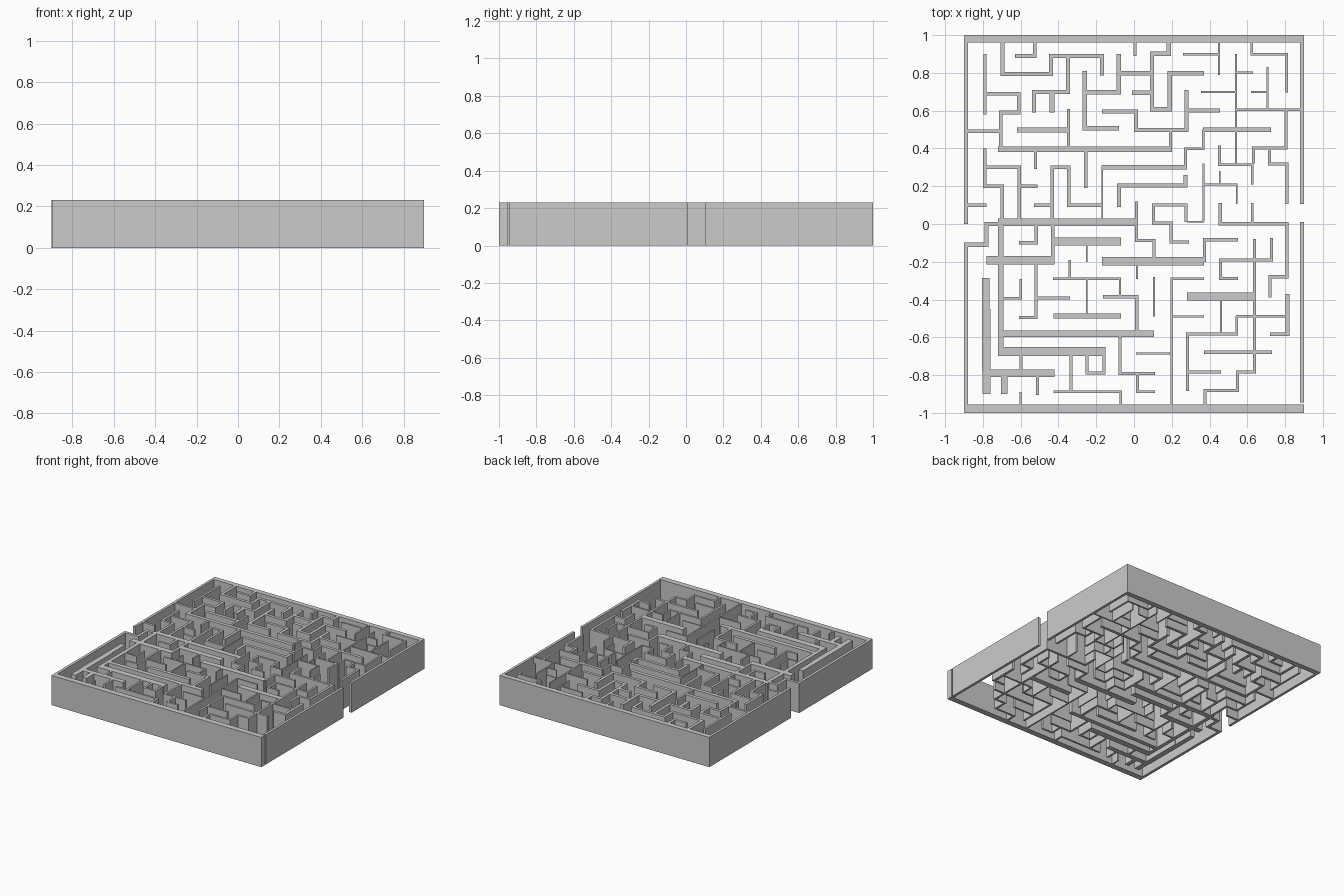
import bpy, bmesh
from mathutils import Vector

HEIGHT = 0.23


def run(bm, width, axis, x, y, *stops):
    """Mitred wall: starts at (x, y), turns 90 degrees at each stop (hundredths)."""
    pts = [Vector((x, y))]
    for s in stops:
        x, y = (s, y) if axis == "h" else (x, s)
        pts.append(Vector((x, y)))
        axis = "v" if axis == "h" else "h"
    dirs = [(b - a).normalized() for a, b in zip(pts, pts[1:])]
    norms = [Vector((-d.y, d.x)) * width / 2 for d in dirs]
    offs = [norms[0]] + [a + b for a, b in zip(norms, norms[1:])] + [norms[-1]]
    left = [p + o for p, o in zip(pts, offs)]
    right = [p - o for p, o in zip(pts, offs)]
    rings = []
    for l, r in zip(left, right):
        rings.append([bm.verts.new((p.x / 100, p.y / 100, z))
                      for p, z in ((l, 0), (r, 0), (r, HEIGHT), (l, HEIGHT))])
    bm.faces.new(rings[0])
    bm.faces.new(rings[-1][::-1])
    for a, b in zip(rings, rings[1:]):
        for i in range(4):
            j = (i + 1) % 4
            bm.faces.new((a[i], b[i], b[j], a[j]))


def walls(name, *runs):
    bm = bmesh.new()
    for r in runs:
        run(bm, *r)
    bmesh.ops.recalc_face_normals(bm, faces=bm.faces)
    me = bpy.data.meshes.new(name)
    bm.to_mesh(me)
    bm.free()
    bpy.context.collection.objects.link(bpy.data.objects.new(name, me))


# outer boundary with the two openings
walls("outer_wall",
      (4, "h", -90, 98, 90), (4.5, "h", -90, -97.75, 90),
      (2, "v", -89, 96, 0), (2, "v", 89, 96, 10.5), (2, "v", 89, 1, -94.5),
      (2.2, "v", -89, -95.5, -11, -78, 0, -72))

# back left: corridors under the back wall
walls("back_left_walls",
      (1.6, "v", -78.8, 90, 58), (2, "h", -78, 69, -61, 59, -70.5, 41),
      (2.8, "h", -72, 39.5, 20), (1.4, "v", 19.3, 41, 50),
      (1.8, "h", -88, 49.2, -71),
      (2.2, "v", -69.6, 96, 79.5, -44, 89, -17, 78.5),
      (2.2, "v", -35, 88, 69.8, -53, 59), (2.6, "v", -43.5, 69, 59),
      (2, "v", -52.5, 96, 89, -63), (2.6, "h", -62, 49.8, -34),
      (1.6, "v", -34.6, 61, 41),
      (2.4, "v", -26, 81, 50.8, -8), (2.4, "h", -25, 69.8, -8, 90))

# back middle
walls("back_middle_walls",
      (2.4, "h", -7, 79.8, 10),
      (2.3, "v", 18.4, 96, 90.2, 9.5, 60.7, 19, 79.8, 37),
      (2.6, "h", -1, 69.5, 9), (1.6, "v", 0.5, 96, 89),
      (2.2, "h", -17, 59.5, 1, 49.8, 27.8, 71), (2.2, "h", 28, 60, 45.5))

# back right
walls("back_right_walls",
      (1.2, "h", 26, 89.8, 45), (1.1, "v", 45, 96, 79),
      (1.1, "v", 54, 90, 32), (1.1, "h", 35.5, 69.8, 54),
      (1.2, "h", 54, 80.2, 63),
      (1.4, "v", 62.3, 96, 89.8, 80.8, 69.5),
      (1, "h", 62, 69.8, 71), (1.1, "v", 70.6, 83, 61),
      (1.1, "h", 54, 60.5, 88),
      (1.5, "v", 80.5, 60, 40.2, 63.3, 32),
      (2.4, "h", 72.5, 49.8, 36.5), (1.5, "v", 36.7, 50, 39.8, 27.2, 30),
      (2.4, "h", -17, 30, 28))

# centre right
walls("centre_right_walls",
      (0.8, "v", -16.7, 31, 3),
      (1.4, "v", 45.3, 41.5, 31.3, 62.6, 21),
      (1.7, "v", 71.8, 39, 31.8, 81, 10.5),
      (2.2, "v", 27.3, 26, 20.3, -8, 9),
      (0.9, "v", 36.8, 32, 1.2), (1, "h", 37, 21, 54.4, 10.5),
      (1, "v", 45.4, 28, 21),
      (1.6, "v", 27.6, 1, 10, 10.2, 0.5, 19.5, -9.5, 29),
      (1, "h", 28, 1.2, 37),
      (1.8, "v", 45.7, 11, 0.2, 81, -28, 72, -39),
      (1.2, "v", 62.6, 11, 1))

# centre left
walls("centre_left_walls",
      (1.8, "v", -79, 40, 20, -69.8, 3),
      (1.8, "h", -78, 30, -60.8, 3), (1.8, "h", -60, 20, -51),
      (1.8, "h", -88, 10, -78), (1.6, "v", -52.2, 38, 29),
      (1.8, "v", -43.2, 3, 30, -34.5, 10, -17),
      (1.8, "h", -53, 10, -43), (2, "v", -25.5, 38, 19),
      (4, "h", -72, 1, 1), (1.5, "v", 1.3, 12, -8.8, 10.5, -18))

# front left: heavy spine and its branches
walls("front_left_walls",
      (3, "v", -70.5, -1, -70), (4.5, "h", -78, -19.2, -42),
      (2, "v", -43, -1, -20), (1.8, "v", -51.8, -1, -10, -61),
      (4.4, "h", -43, -9.3, -7), (1, "v", -25, -11, -20),
      (1.5, "v", -51.8, -21, -49.5, -61), (1.5, "h", -51, -39.2, -34),
      (1.3, "h", -69, -39.2, -60, -29),
      (3.4, "h", -70, -58.2, 10.5), (4.8, "h", -70, -67.5, -15),
      (1.6, "v", -59.8, -69, -78), (3.8, "h", -78, -79, -42),
      (3.8, "v", -78.5, -28.5, -78), (4, "v", -78.1, -45, -90),
      (3.4, "v", -68.7, -80, -90), (1.6, "v", -51.2, -80, -90.5),
      (1.1, "v", -60, -89, -96))

# front middle
walls("front_middle_walls",
      (4.4, "h", -17, -19.7, 37), (1.8, "v", 37.3, -20, -8.3, 55),
      (1, "v", 1.5, -22, -29),
      (1.1, "h", -43, -29, -7.5, -38), (1.1, "v", -34, -19, -29),
      (1, "v", -25, -29, -48),
      (2, "h", -16.5, -38.5, 1.5, -57), (2.6, "h", -42.5, -48.8, -7),
      (1.6, "v", -25, -69, -78.8, -16, -69),
      (1.5, "v", -33.3, -69, -88.8), (1.5, "h", -42.5, -88.8, -7, -96),
      (1.6, "v", -7.3, -59, -79.2, 11), (1.5, "v", 1.8, -79, -88.8, 11),
      (1, "h", 1, -68.5, 19), (1.2, "h", 37, -29, 19.8, -96),
      (1, "h", 20, -49, 37), (1, "v", 10.5, -28, -49))

# front right
walls("front_right_walls",
      (4.2, "h", 28, -38.3, 63.5),
      (1.6, "v", 63.8, -8, -78.3, 54.7, -88.2, 37.7, -96),
      (1.6, "h", 55, -28.8, 45.8, -19, 72.8, -7.5),
      (1.4, "h", 54, -48.8, 81), (2, "v", 81.3, -37, -58.4, 72),
      (1.1, "v", 46, -40, -58), (1.6, "h", 55, -58.3, 28.3, -88.5),
      (1.3, "v", 54.3, -48.8, -58),
      (1.5, "h", 28.5, -78.3, 46), (1.8, "h", 37, -68, 73))
